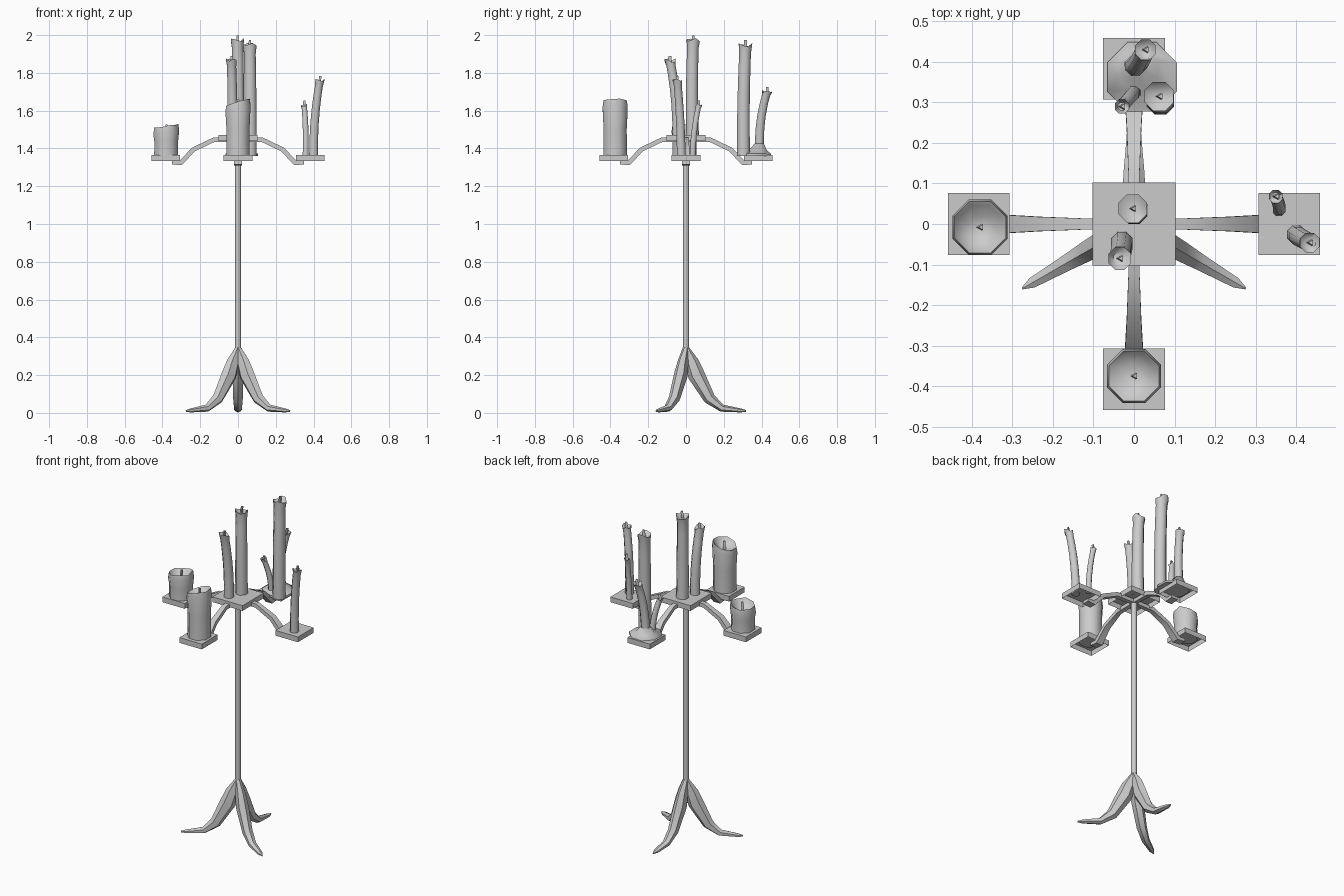
import bpy, bmesh, math, random
from mathutils import Vector

if "Cube" in bpy.data.objects:
    bpy.data.objects.remove(bpy.data.objects["Cube"])
random.seed(4)

grey = bpy.data.materials.new("plain_grey")
grey.use_nodes = True
COLOUR = (0.6, 0.6, 0.6, 1)
grey.diffuse_color = COLOUR
grey.node_tree.nodes["Principled BSDF"].inputs["Base Color"].default_value = COLOUR


def finish(bm, name, angle=0):
    bmesh.ops.recalc_face_normals(bm, faces=bm.faces)
    mesh = bpy.data.meshes.new(name)
    bm.to_mesh(mesh)
    bm.free()
    mesh.materials.append(grey)
    obj = bpy.data.objects.new(name, mesh)
    bpy.context.collection.objects.link(obj)
    if angle:
        bpy.ops.object.select_all(action='DESELECT')
        bpy.context.view_layer.objects.active = obj
        obj.select_set(True)
        bpy.ops.object.shade_smooth_by_angle(angle=math.radians(angle))
    return obj


def loft(bm, rings, caps=True):
    """Skin a list of point rings, closing both ends."""
    rows = [[bm.verts.new(p) for p in ring] for ring in rings]
    n = len(rows[0])
    for a, b in zip(rows, rows[1:]):
        for i in range(n):
            j = (i + 1) % n
            bm.faces.new((a[i], a[j], b[j], b[i]))
    if caps:
        bm.faces.new(rows[0])
        bm.faces.new(rows[-1])


def circle(centre, r, sides, jitter=0.0):
    x, y, z = centre
    turn = math.pi / sides
    return [(x + r * math.cos(math.tau * i / sides + turn),
             y + r * math.sin(math.tau * i / sides + turn),
             z + random.uniform(-jitter, jitter)) for i in range(sides)]


def tray(name, x, y, top, size, height=0.032):
    """Thin square tray, open underneath."""
    bm = bmesh.new()
    h = size / 2
    corners = [(-h, -h), (h, -h), (h, h), (-h, h)]
    low, high = ([bm.verts.new((x + a, y + b, z)) for a, b in corners]
                 for z in (top - height, top))
    for i in range(4):
        j = (i + 1) % 4
        bm.faces.new((low[i], low[j], high[j], high[i]))
    bm.faces.new(high)
    finish(bm, name)


def limb(name, direction, sections, sides, angle):
    """Tapered limb in a vertical plane; sections are (reach, z, width, thickness)."""
    out = Vector((math.cos(direction), math.sin(direction), 0))
    side = Vector((-out.y, out.x, 0))
    up = Vector((0, 0, 1))
    rings = []
    for k, (r, z, w, t) in enumerate(sections):
        a, b = sections[max(k - 1, 0)], sections[min(k + 1, len(sections) - 1)]
        along = (out * (b[0] - a[0]) + up * (b[1] - a[1])).normalized()
        normal = along.cross(side)
        ring = []
        for i in range(sides):
            th = math.tau * i / sides + math.pi / sides
            scale = 0.5 / math.cos(math.pi / sides)
            ring.append(out * r + up * z + side * (w * scale * math.cos(th))
                        + normal * (t * scale * math.sin(th)))
        rings.append(ring)
    bm = bmesh.new()
    loft(bm, rings)
    finish(bm, name, angle)


def wick(name, x, y, z, height=0.03):
    bm = bmesh.new()
    loft(bm, [circle((x, y, z), 0.009, 3), circle((x + 0.004, y, z + height), 0.008, 3)])
    finish(bm, name)


def taper_candle(name, base, middle, top, r):
    """Slim bent candle with a flared, ragged rim and a hollow top."""
    b, m, t = Vector(base), Vector(middle), Vector(top)
    rings = []
    for f in (0, 0.2, 0.4, 0.6, 0.8, 0.92):
        # curve passing through the middle point
        p = b * (1 - f) * (1 - 2 * f) + m * 4 * f * (1 - f) + t * f * (2 * f - 1)
        rings.append(circle(p, r * (1 - 0.1 * f), 8))
    rings.append(circle(t, r * 1.05, 8, 0.012))
    rings.append(circle(t - Vector((0, 0, 0.015)), r * 0.6, 8))
    bm = bmesh.new()
    loft(bm, rings)
    finish(bm, name, 60)
    wick(name + "_wick", t.x, t.y, t.z - 0.016, 0.04)


def pillar_candle(name, x, y, bottom, r, rim, hollow, tilt):
    """Wide candle with a melted bowl; the rim rises toward +x by tilt."""
    def rim_ring(scale, drop):
        ring = circle((x, y, rim - drop), r * scale, 8, 0.006)
        return [(px, py, pz + tilt * (px - x) / r) for px, py, pz in ring]
    mid = (bottom + rim) / 2
    rings = [circle((x, y, bottom), r * 0.93, 8), circle((x, y, mid), r * 0.92, 8),
             rim_ring(1.0, 0.03), rim_ring(0.93, 0), rim_ring(0.8, 0.012),
             circle((x, y, rim - hollow), r * 0.4, 8)]
    bm = bmesh.new()
    loft(bm, rings)
    finish(bm, name, 60)
    wick(name + "_wick", x, y, rim - hollow - 0.002, hollow + 0.015)


# Pole
bm = bmesh.new()
loft(bm, [circle((0, 0, 0.25), 0.017, 8), circle((0, 0, 1.45), 0.017, 8)])
finish(bm, "pole", 50)

# Three feet
foot = [(0.004, 0.345, 0.028, 0.02), (0.03, 0.27, 0.045, 0.065), (0.055, 0.2, 0.058, 0.078),
        (0.125, 0.075, 0.05, 0.055), (0.19, 0.025, 0.04, 0.034),
        (0.29, 0.013, 0.026, 0.018), (0.318, 0.01, 0.005, 0.008)]
for label, deg in (("back", 90), ("right", 210), ("left", 330)):
    limb(label + "_foot", math.radians(deg), foot, 6, 45)

# Four arms with their trays, and the centre tray
arm = [(0.01, 1.448, 0.024, 0.022), (0.13, 1.445, 0.028, 0.024), (0.235, 1.395, 0.036, 0.024),
       (0.305, 1.322, 0.044, 0.026), (0.35, 1.325, 0.044, 0.018)]
for label, deg in (("left", 0), ("back", 90), ("right", 180), ("front", 270)):
    a = math.radians(deg)
    limb(label + "_arm", a, arm, 4, 30)
    tray(label + "_tray", 0.383 * math.cos(a), 0.383 * math.sin(a), 1.366, 0.152)
tray("centre_tray", 0, 0, 1.472, 0.204)

# Slim candles
taper_candle("centre_tall_candle", (0, 0.035, 1.47), (0, 0.032, 1.72), (-0.003, 0.038, 1.975), 0.036)
taper_candle("centre_short_candle", (-0.03, -0.045, 1.47), (-0.03, -0.055, 1.67), (-0.035, -0.085, 1.865), 0.029)
taper_candle("back_tall_candle", (0.065, 0.305, 1.36), (0.065, 0.305, 1.65), (0.062, 0.315, 1.95), 0.037)
taper_candle("back_bent_candle", (0.0, 0.39, 1.36), (0.01, 0.395, 1.54), (0.028, 0.43, 1.7), 0.026)
taper_candle("back_small_candle", (0.0, 0.325, 1.36), (-0.008, 0.315, 1.47), (-0.03, 0.29, 1.57), 0.018)
taper_candle("left_tall_candle", (0.4, -0.025, 1.36), (0.408, -0.032, 1.57), (0.434, -0.046, 1.76), 0.025)
taper_candle("left_small_candle", (0.358, 0.035, 1.36), (0.358, 0.045, 1.5), (0.35, 0.068, 1.63), 0.017)

# Wide candles
pillar_candle("right_wide_candle", -0.38, -0.008, 1.36, 0.074, 1.515, 0.045, 0.012)
pillar_candle("front_wide_candle", 0, -0.375, 1.36, 0.072, 1.645, 0.035, 0.018)

# Melted wax spread over the back tray
bm = bmesh.new()
loft(bm, [circle((0.02, 0.363, 1.36), 0.093, 8), circle((0.02, 0.363, 1.372), 0.093, 8),
          circle((0.01, 0.38, 1.39), 0.052, 8), circle((0.002, 0.388, 1.425), 0.027, 8)])
finish(bm, "melted_wax", 60)
